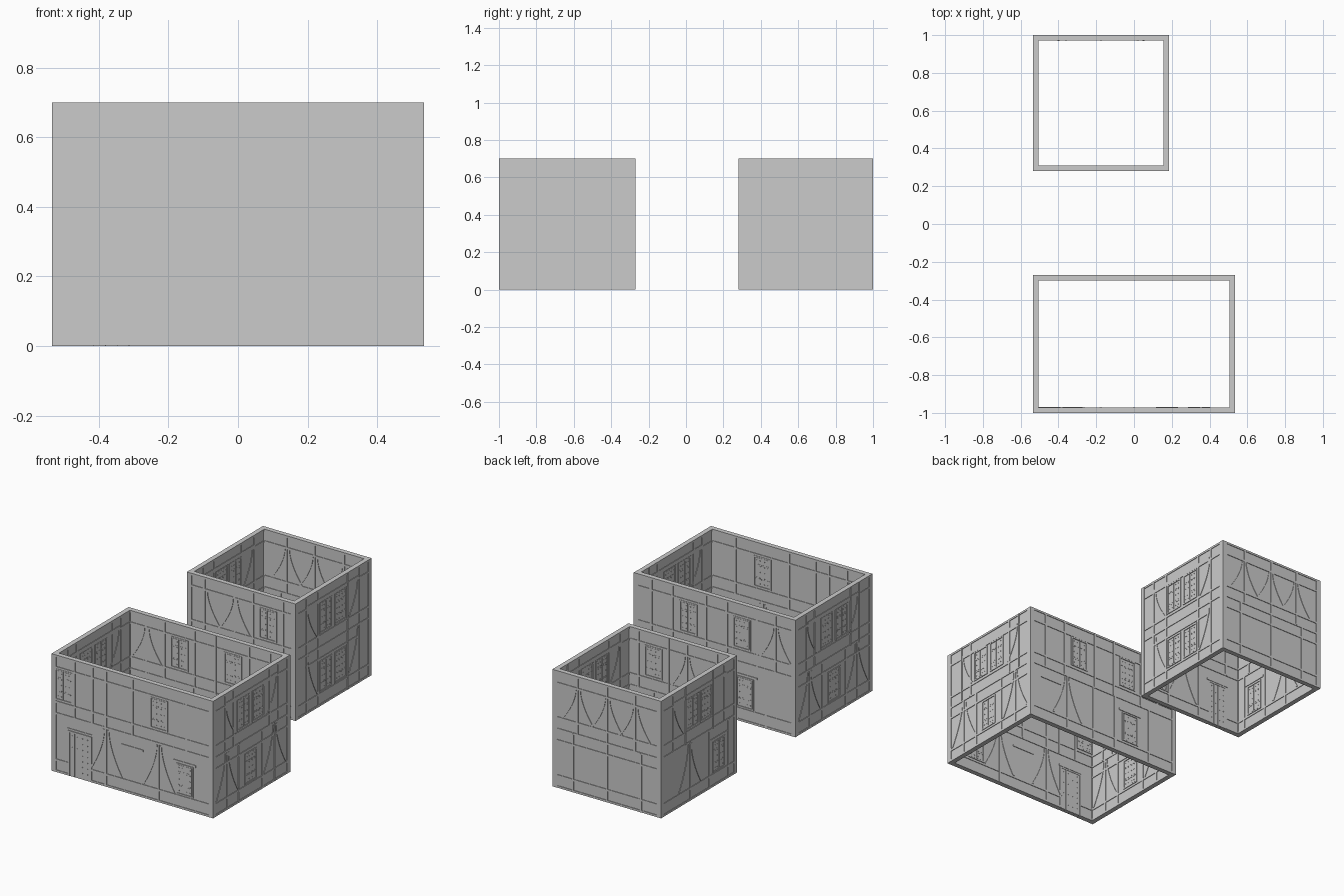
import bpy, bmesh, math
from mathutils import Vector

if "Cube" in bpy.data.objects:
    bpy.data.objects.remove(bpy.data.objects["Cube"], do_unlink=True)

grey = bpy.data.materials.new("light_grey")
grey.use_nodes = True
grey.diffuse_color = (0.6, 0.6, 0.6, 1)
grey.node_tree.nodes["Principled BSDF"].inputs["Base Color"].default_value = (0.6, 0.6, 0.6, 1)

H, T, BEAM, REC = 0.70, 0.03, 0.012, 0.004  # height, wall thickness, timber width, panel recess


class Wall:
    """One wall: u runs along the wall, z is up, d is depth inward from the outer face."""

    def __init__(self, house, side, axis, face, out, lo, hi):
        self.name, self.axis, self.face, self.out = house + "_" + side, axis, face, out
        self.lo, self.hi = lo + T, hi - T
        self.parts = {}

    def point(self, u, z, d):
        n = self.face - self.out * d
        return Vector((u, n, z)) if self.axis == "x" else Vector((n, u, z))

    def prism(self, part, outline, d0=0.0, d1=T):
        bm = self.parts.setdefault(part, bmesh.new())
        a = [bm.verts.new(self.point(u, z, d0)) for u, z in outline]
        b = [bm.verts.new(self.point(u, z, d1)) for u, z in outline]
        bm.faces.new(a)
        bm.faces.new(b[::-1])
        for i in range(len(a)):
            j = (i + 1) % len(a)
            bm.faces.new((a[i], b[i], b[j], a[j]))

    def box(self, part, u0, u1, z0, z1, d0=0.0, d1=T):
        self.prism(part, [(u0, z0), (u1, z0), (u1, z1), (u0, z1)], d0, d1)

    def rail(self, z, u0=None, u1=None):
        u0 = self.lo if u0 is None else u0
        u1 = self.hi if u1 is None else u1
        self.box("rails", u0, u1, z - BEAM / 2, z + BEAM / 2, 0.0005, T - 0.0005)

    def post(self, u, z0, z1, w=BEAM):
        self.box("posts", u - w / 2, u + w / 2, z0, z1)

    def braces(self, u, z0, z1, spread=0.09):
        # curved legs that sweep down and away from a post
        for s in (-1, 1):
            if not self.lo < u + s * spread < self.hi:
                continue
            arc = []
            for i in range(9):
                t = i / 8 * math.pi / 2
                arc.append((u + s * (0.008 + spread * (1 - math.cos(t))), z1 - (z1 - z0) * math.sin(t)))
            arc = [(u + s * (0.008 + spread * (i / 8) ** 1.7), z1 - (z1 - z0) * i / 8) for i in range(9)]
            for p, q in zip(arc, arc[1:]):
                self.prism("braces", [p, q, (q[0] + s * BEAM, q[1]), (p[0] + s * BEAM, p[1])],
                           0.001, T - 0.001)

    def studs(self, part, u0, u1, z0, z1, cols, rows):
        for i in range(cols):
            for j in range(rows):
                u = u0 + (u1 - u0) * (i + 0.5) / cols
                z = z0 + (z1 - z0) * (j + 0.5) / rows
                self.box(part, u - 0.002, u + 0.002, z - 0.002, z + 0.002, 0.0, T)

    def window(self, u, z0, z1, w=0.10):
        h = w / 2
        for s in (-1, 1):  # jambs, then a studded shutter with hinge straps
            self.box("window_frames", u + s * h, u + s * (h + 0.008), z0 - 0.008, z1 + 0.008)
            a, b = sorted((u + s * 0.004, u + s * (h - 0.003)))
            self.box("shutters", a, b, z0 + 0.002, z1 - 0.002, 0.002, T - 0.002)
            self.studs("shutter_studs", a, b, z0, z1, 2, 5)
            for t in (0.25, 0.75):
                z = z0 + (z1 - z0) * t
                self.box("shutter_straps", a, b, z - 0.003, z + 0.003, 0.001, T - 0.001)
        for z in (z0 - 0.008, z1):
            self.box("window_frames", u - h, u + h, z, z + 0.008)

    def door(self, u0, u1, z1):
        for a in (u0, u1 - 0.01):
            self.box("door_frame", a, a + 0.01, 0, z1 + 0.01)
        self.box("door_frame", u0, u1, z1, z1 + 0.01)
        n = 4
        step = (u1 - u0 - 0.02) / n
        for i in range(n):
            a = u0 + 0.01 + i * step
            self.box("door_planks", a + 0.001, a + step - 0.001, 0, z1, 0.002, T - 0.002)
        self.studs("door_studs", u0 + 0.01, u1 - 0.01, 0.02, z1, n, 7)

    def finish(self):
        self.box("infill", self.lo, self.hi, 0.002, H - 0.002, REC, T - REC)
        for part, bm in self.parts.items():
            bmesh.ops.recalc_face_normals(bm, faces=bm.faces)
            add_object(self.name + "_" + part, bm)


def add_object(name, bm):
    mesh = bpy.data.meshes.new(name)
    bm.to_mesh(mesh)
    bm.free()
    mesh.materials.append(grey)
    bpy.context.collection.objects.link(bpy.data.objects.new(name, mesh))


LOW, UP = (0.09, 0.26), (0.44, 0.61)   # window heights on each storey
G0, G1, U0, U1 = 0.08, 0.34, 0.42, 0.69  # timber bay heights


def timber(wall, upper, lower, brace_up=(), brace_low=(), up=(), low=(), lintels=(), door=None):
    segs = [(wall.lo, wall.hi)] if not door else [(wall.lo, door[0]), (door[1], wall.hi)]
    for a, b in segs:
        wall.rail(0.072, a, b)
        wall.rail(0.006, a, b)
    for z in (0.350, 0.419, 0.625, 0.694):
        wall.rail(z)
    for u in upper:
        wall.post(u, 0.35, H)
    for u in lower:
        wall.post(u, 0, 0.35)
    for u in brace_up:
        wall.braces(u, U0, U1 - 0.07)
    for u in brace_low:
        wall.braces(u, G0, G1)
    for u in up:
        wall.window(u, *UP)
    for u in low:
        wall.window(u, *LOW)
    for z, a, b in lintels:
        wall.rail(z, a, b)
    if door:
        wall.door(door[0], door[1], 0.26)
    wall.finish()


def house(name, x0, x1, y0, y1):
    bm = bmesh.new()
    for x in (x0, x1 - T):  # square corner posts
        for y in (y0, y1 - T):
            cube = bmesh.ops.create_cube(bm, size=1)["verts"]
            for v in cube:
                v.co = Vector((x + T / 2 + v.co.x * T, y + T / 2 + v.co.y * T, H / 2 + v.co.z * H))
    add_object(name + "_corner_posts", bm)
    return (Wall(name, "front", "x", y0, -1, x0, x1), Wall(name, "back", "x", y1, 1, x0, x1),
            Wall(name, "right", "y", x0, -1, y0, y1), Wall(name, "left", "y", x1, 1, y0, y1))


# Long house
front, back, right, left = house("long_house", -0.535, 0.535, -1.0, -0.27)
timber(front, (-0.384, -0.266, -0.176, 0.0, 0.355), (-0.176, 0.172), brace_low=(-0.176, 0.172),
       up=(-0.455, 0.175), low=(0.345,), door=(-0.425, -0.27),
       lintels=((0.278, -0.43, -0.265), (0.278, -0.075, 0.072), (0.278, 0.272, 0.42)))
timber(back, (-0.40, -0.28, -0.08, 0.06, 0.28, 0.42), (-0.34, -0.09, 0.07, 0.26), brace_up=(-0.40,),
       brace_low=(0.26,), up=(0.175, -0.18), low=(-0.20,),
       lintels=((0.278, -0.28, -0.12), (0.278, 0.31, 0.46)))
for w in (right, left):
    timber(w, (-0.88, -0.80, -0.46, -0.38), (-0.86, -0.75, -0.53, -0.41), brace_up=(-0.88, -0.38),
           brace_low=(-0.86, -0.41), up=(-0.71, -0.57), low=(-0.64,),
           lintels=((0.282, w.lo, w.hi), (0.637, -0.88, -0.39)))

# Square house
front, back, right, left = house("square_house", -0.535, 0.185, 0.28, 1.0)
timber(front, (-0.42, -0.22, -0.10, 0.10), (-0.22, 0.0), brace_up=(-0.42, -0.22), brace_low=(-0.10,),
       up=(0.0,), low=(0.07,), door=(-0.425, -0.29), lintels=((0.278, -0.43, -0.28),))
timber(back, (-0.36, -0.175, 0.02), (-0.40, -0.175, 0.05), brace_up=(-0.36, -0.175, 0.02),
       lintels=((0.282, -0.505, 0.155),))
timber(right, (0.40, 0.50, 0.76, 0.88), (0.36, 0.54, 0.72), brace_up=(0.88,), brace_low=(0.72,),
       up=(0.57, 0.70), low=(0.45,), lintels=((0.282, 0.37, 0.53), (0.637, 0.38, 0.88)))
timber(left, (0.39, 0.50, 0.78, 0.89), (0.39, 0.50, 0.78, 0.89), brace_up=(0.39, 0.89),
       brace_low=(0.39, 0.89), up=(0.57, 0.71), low=(0.57, 0.71),
       lintels=((0.282, 0.38, 0.88), (0.637, 0.38, 0.88)))
